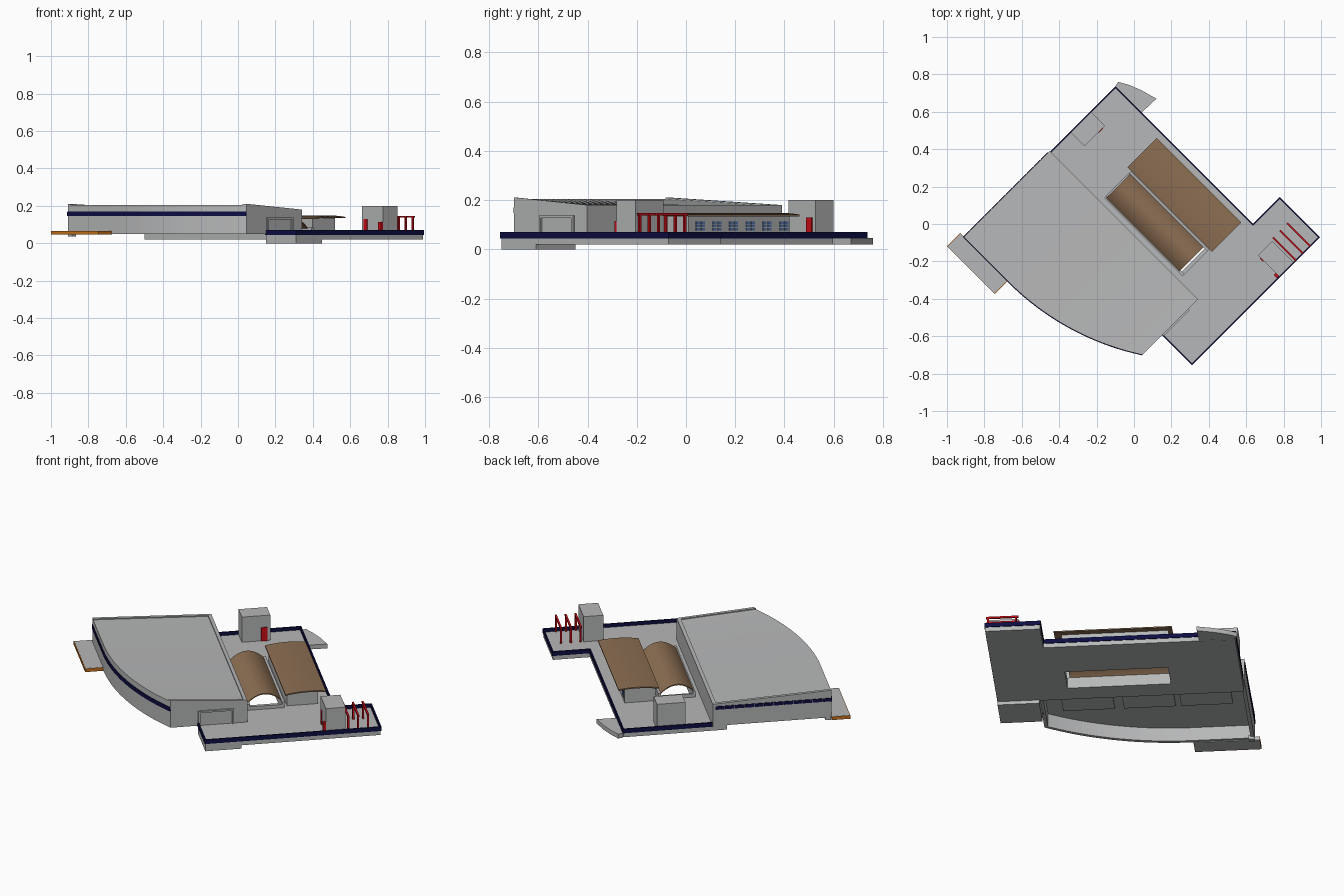
import bpy, bmesh, math

if "Cube" in bpy.data.objects:
    bpy.data.objects.remove(bpy.data.objects["Cube"])

S = math.sqrt(0.5)


def mat(name, r, g, b):
    m = bpy.data.materials.new(name)
    m.diffuse_color = (r, g, b, 1)
    m.use_nodes = True
    m.node_tree.nodes["Principled BSDF"].inputs["Base Color"].default_value = m.diffuse_color
    return m


GREY = mat("concrete_grey", .47, .475, .48)
BROWN = mat("timber_brown", .26, .155, .085)
NAVY = mat("navy_blue", .004, .004, .055)
RED = mat("signal_red", .6, .004, .008)
ORANGE = mat("orange", .6, .17, .012)
BLUE = mat("window_blue", .10, .19, .42)


# The plan is drawn on local axes (u, v) and turned 45 degrees into x, y
def finish(name, bm, m):
    bmesh.ops.recalc_face_normals(bm, faces=bm.faces)
    for p in bm.verts:
        u, v, z = p.co
        p.co = ((u + v) * S, (v - u) * S, z)
    me = bpy.data.meshes.new(name)
    bm.to_mesh(me)
    bm.free()
    ob = bpy.data.objects.new(name, me)
    bpy.context.collection.objects.link(ob)
    me.materials.append(m)
    return ob


def prism(name, pts, z0, z1, m):
    bm = bmesh.new()
    f = bm.faces.new([bm.verts.new((u, v, z0)) for u, v in pts])
    r = bmesh.ops.extrude_face_region(bm, geom=[f])
    for e in r["geom"]:
        if isinstance(e, bmesh.types.BMVert):
            e.co.z = z1
    return finish(name, bm, m)


def box(name, u0, u1, v0, v1, z0, z1, m):
    return prism(name, [(u0, v0), (u1, v0), (u1, v1), (u0, v1)], z0, z1, m)


def loft(name, sections, m):
    """Skin a row of equal closed sections and cap both ends."""
    bm = bmesh.new()
    rows = [[bm.verts.new(p) for p in s] for s in sections]
    n = len(rows[0])
    for a, b in zip(rows, rows[1:]):
        for i in range(n):
            j = (i + 1) % n
            bm.faces.new((a[i], a[j], b[j], b[i]))
    bm.faces.new(rows[0])
    bm.faces.new(rows[-1])
    return finish(name, bm, m)


# ---- Gallery: straight then bowed front wall ----
U0, U1, VB = -.594, .526, -.042
R = 1.439


def bow(u):
    d = max(0, u + .255)
    return -.693 + R - math.sqrt(R * R - d * d)


US = [U0] + [-.255 + .781 * i / 20 for i in range(21)]


def roof_z(u, v):
    t = (v - bow(u)) / (VB - bow(u))
    return .205 - .031 * t


def bowed(name, us, off0, off1, z0, z1, m):
    loft(name, [[(u, bow(u) + off0, z0), (u, bow(u) + off1, z0),
                 (u, bow(u) + off1, z1), (u, bow(u) + off0, z1)] for u in us], m)


def roofed(name, us, v0, v1, z0, lift):
    """Block under the sloping roof; v0=None follows the bowed wall."""
    secs = []
    for u in us:
        a = bow(u) if v0 is None else v0
        secs.append([(u, a, z0), (u, v1, z0), (u, v1, roof_z(u, v1) + lift),
                     (u, a, roof_z(u, a) + lift)])
    loft(name, secs, GREY)


roofed("gallery_body", US, None, VB, .13, 0)
bowed("gallery_curved_wall", US, 0, .02, .05, .135, GREY)
box("gallery_left_wall", U0, U0 + .02, -.693, VB, .05, .135, GREY)
box("gallery_right_wall", U1 - .02, U1, bow(U1), VB, .05, .135, GREY)
box("gallery_rear_wall", U0, U1, VB - .02, VB, .045, .135, GREY)
roofed("roof_rim_rear", [U0, U1], VB - .02, VB, .15, .006)
roofed("roof_rim_left", [U0, U0 + .018], None, VB, .15, .006)
roofed("roof_rim_right", [U1 - .018, U1], None, VB, .15, .006)
bowed("gallery_front_stripe", US, -.004, .002, .147, .171, NAVY)
for i in range(12):
    a = -.695 + i * .0535
    box("gallery_side_stripe", U0 - .004, U0 + .002, a, a + .05, .147, .166, NAVY)
for i, c in enumerate((.28, -.05, -.36)):
    box("gallery_soffit_panel", c - .14, c + .14, -.42, -.15, .122, .131, GREY)
box("gallery_corner_foot", U0, U0 + .03, -.69, -.66, .035, .06, GREY)

# Framed entrance on the right end wall
for v in (-.311, -.125):
    box("entrance_jamb", U1, U1 + .009, v, v + .01, .05, .135, GREY)
box("entrance_head", U1, U1 + .009, -.311, -.115, .128, .138, GREY)

# Side canopy, grey slab with orange edges
box("canopy_slab", -.619, -.265, -.789, -.69, .046, .066, GREY)
box("canopy_edge_front", -.622, -.262, -.792, -.789, .046, .065, ORANGE)
for u in (-.622, -.265):
    box("canopy_edge_side", u, u + .003, -.792, -.69, .046, .065, ORANGE)

# ---- Deck with a light well ----
deck = prism("deck_slab", [(-.587, -.12), (.523, -.12), (.523, -.311), (.75, -.311),
                           (.75, .65), (.4525, .65), (.4525, .447), (-.587, .447)],
             .02, .05, GREY)
WELL = (-.2, .36, .0, .175)
cut = box("well_cutter", *WELL, -.1, .2, GREY)
cut.hide_render = True
cut.display_type = 'WIRE'
mod = deck.modifiers.new("well", 'BOOLEAN')
mod.object = cut
mod.operation = 'DIFFERENCE'
mod.solver = 'EXACT'
box("deck_plinth", .523, .75, -.311, -.113, 0, .02, GREY)

# Curb round the light well
a, b, c, d = WELL
box("well_curb_front", a - .01, b + .02, c - .014, c, .045, .085, GREY)
box("well_curb_rear", a - .01, b + .02, d, d + .014, .045, .085, GREY)
box("well_curb_left", a - .012, a, c, d, .045, .07, GREY)
box("well_curb_right", b, b + .02, c, d, .045, .07, GREY)

# Navy parapet along the open deck edges
path = [(-.587, VB), (-.587, .447), (.4525, .447), (.4525, .65),
        (.75, .65), (.75, -.311), (.523, -.311)]
for (p, q), (r, s) in zip(path, path[1:]):
    t = .004
    box("parapet", min(p, r) - t, max(p, r) + t, min(q, s) - t, max(q, s) + t,
        .045, .07, NAVY)

# Curved ramp at the far corner
def uv(x, y):
    return ((x - y) * S, (x + y) * S)


prism("rear_ramp", [uv(*p) for p in ((-.10, .735), (-.085, .76), (-.03, .745),
                                     (.04, .715), (.12, .67), (.04, .595))],
      .02, .046, GREY)

# ---- Stair towers with red doors ----
box("left_tower", -.585, -.482, .106, .262, .045, .2, GREY)
box("left_tower_door", -.482, -.477, .212, .245, .05, .13, RED)
box("right_tower", .587, .748, .35, .458, .045, .2, GREY)
box("right_tower_door", .605, .63, .345, .35, .05, .13, RED)
box("right_tower_box", .722, .746, .335, .35, .05, .115, RED)

# ---- Red pergola frames ----
for v in (.474, .528, .582):
    box("pergola_beam", .575, .752, v - .005, v + .005, .137, .147, RED)
    for u in (.59, .74):
        box("pergola_post", u - .005, u + .005, v - .005, v + .005, .05, .138, RED)


# ---- Curved timber roofs ----
def vault(name, u0, u1, v0, v1, z0, z1, rise, t):
    n = 16
    top, low = [], []
    for i in range(n + 1):
        k = i / n
        z = z0 + (z1 - z0) * k + rise * 4 * k * (1 - k)
        top.append((v0 + (v1 - v0) * k, z))
        low.append((v0 + (v1 - v0) * k, z - t))
    ring = top + low[::-1]
    ob = loft(name, [[(u, v, z) for v, z in ring] for u in (u0, u1)], BROWN)
    bpy.context.view_layer.objects.active = ob
    ob.select_set(True)
    bpy.ops.object.shade_smooth_by_angle(angle=math.radians(35))
    ob.select_set(False)


vault("barrel_roof", -.203, .35, -.012, .18, .08, .08, .05, .006)
vault("pavilion_roof", -.24, .4, .19, .412, .136, .141, .009, .007)

# ---- Pavilion with small paned windows ----
box("pavilion", -.22, .36, .205, .375, .045, .136, GREY)
for g in range(6):
    c = .295 - g * .096
    for i in (-1, 1):
        for k in range(3):
            u, z = c + i * .014, .076 + k * .014
            box("window_pane", u - .01, u + .01, .375, .379, z, z + .01, BLUE)
